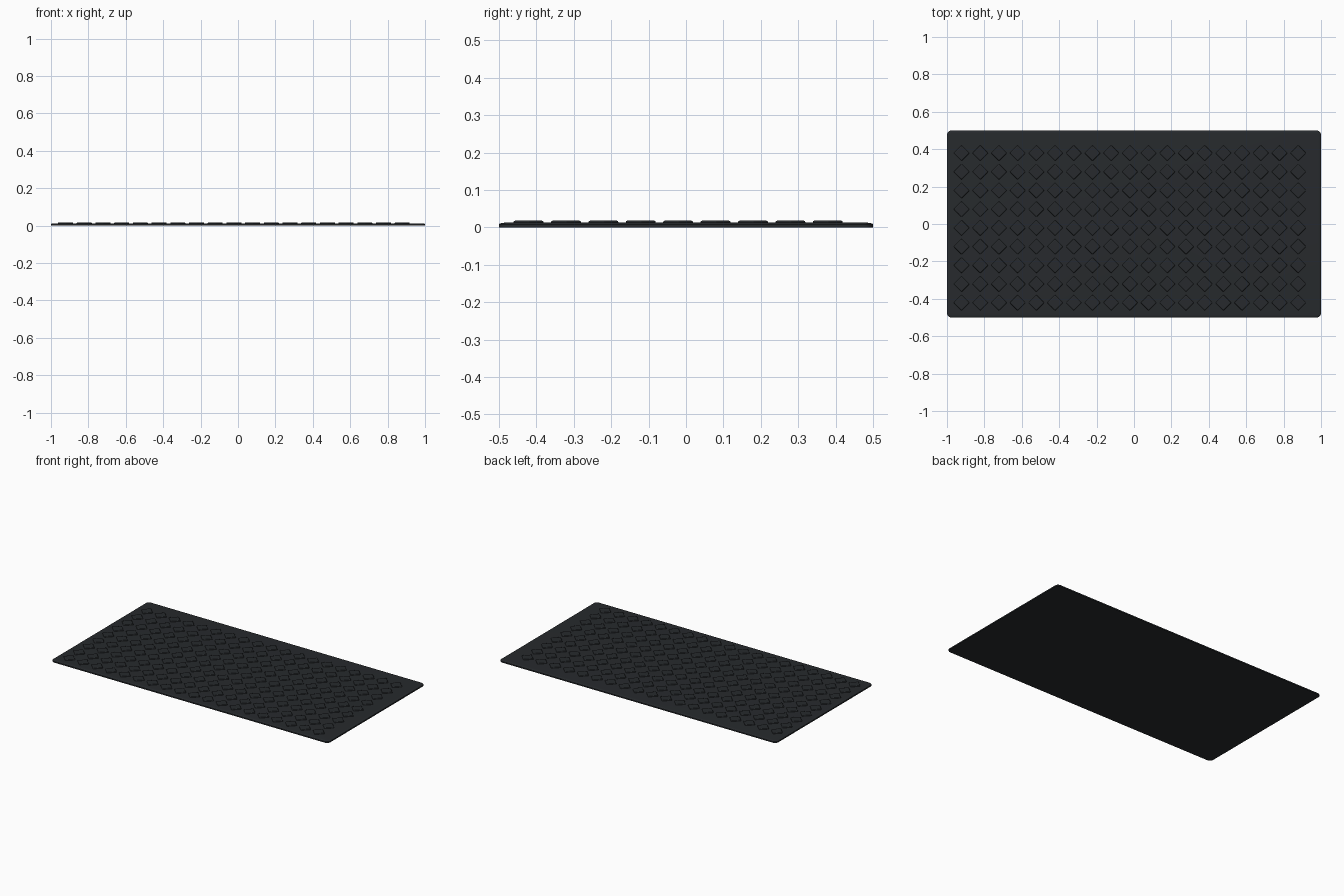
import bpy, bmesh, math
from mathutils import Matrix

if "Cube" in bpy.data.objects:
    bpy.data.objects.remove(bpy.data.objects["Cube"])


def material(name, color):
    mat = bpy.data.materials.new(name)
    mat.diffuse_color = (*color, 1)
    mat.use_nodes = True
    mat.node_tree.nodes["Principled BSDF"].inputs["Base Color"].default_value = mat.diffuse_color
    return mat


def make_object(name, bm, mat):
    bmesh.ops.recalc_face_normals(bm, faces=bm.faces[:])
    mesh = bpy.data.meshes.new(name)
    bm.to_mesh(mesh)
    bm.free()
    obj = bpy.data.objects.new(name, mesh)
    bpy.context.collection.objects.link(obj)
    mesh.materials.append(mat)
    return obj


def rounded_rect(hx, hy, r, n=6):
    pts = []
    for q, (sx, sy) in enumerate([(1, 1), (-1, 1), (-1, -1), (1, -1)]):
        for i in range(n + 1):
            a = math.pi / 2 * (q + i / n)
            pts.append((sx * (hx - r) + r * math.cos(a), sy * (hy - r) + r * math.sin(a)))
    return pts


rubber = material("dark_rubber", (0.02, 0.023, 0.026))

# Base sheet: rounded rectangle with a softly rolled top rim
bm = bmesh.new()
rings = []
for inset, z in [(0, 0), (0, 0.008), (0.003, 0.0105), (0.009, 0.012), (0.016, 0.0125)]:
    pts = rounded_rect(1 - inset, 0.5 - inset, 0.024 - inset)
    rings.append([bm.verts.new((x, y, z)) for x, y in pts])
for lo, hi in zip(rings, rings[1:]):
    for i in range(len(lo)):
        j = (i + 1) % len(lo)
        bm.faces.new((lo[i], lo[j], hi[j], hi[i]))
bm.faces.new(rings[0][::-1])
bm.faces.new(rings[-1])
base = make_object("mat_base", bm, rubber)

# Grip studs: one bevelled diamond repeated in a 19 x 9 grid
bm = bmesh.new()
bmesh.ops.create_cube(bm, size=1)
bmesh.ops.scale(bm, vec=(0.06, 0.06, 0.013), verts=bm.verts[:])
bmesh.ops.rotate(bm, cent=(0, 0, 0), matrix=Matrix.Rotation(math.pi / 4, 3, 'Z'), verts=bm.verts[:])
studs = make_object("grip_studs", bm, rubber)
studs.location = (-0.922, -0.421, 0.0115)
bevel = studs.modifiers.new("soft_edges", 'BEVEL')
bevel.width = 0.005
bevel.segments = 3
for axis, count in ((0, 19), (1, 9)):
    arr = studs.modifiers.new("repeat", 'ARRAY')
    arr.count = count
    arr.use_relative_offset = False
    arr.use_constant_offset = True
    arr.constant_offset_displace = (0.1, 0, 0) if axis == 0 else (0, 0.1, 0)

for obj in (base, studs):
    bpy.ops.object.select_all(action='DESELECT')
    obj.select_set(True)
    bpy.context.view_layer.objects.active = obj
    bpy.ops.object.shade_smooth_by_angle(angle=math.radians(35))
